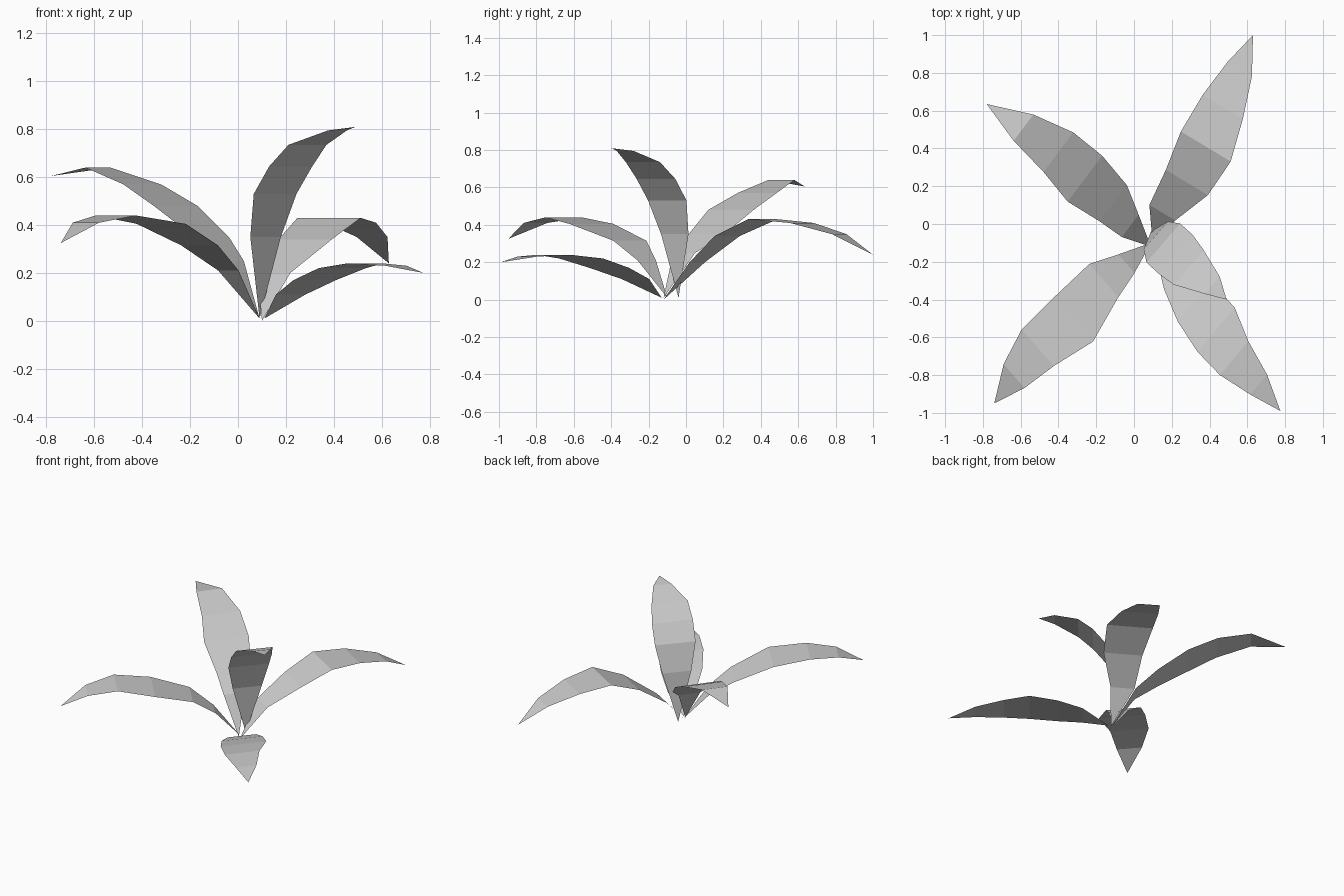
import bpy
import bmesh
from math import radians
from mathutils import Matrix, Vector

default_cube = bpy.data.objects.get("Cube")
if default_cube:
    bpy.data.objects.remove(default_cube, do_unlink=True)

# One plain grey for the whole plant
leaf_grey = bpy.data.materials.new("leaf_grey")
leaf_grey.use_nodes = True
grey = (0.6, 0.6, 0.6, 1.0)
leaf_grey.diffuse_color = grey
leaf_grey.node_tree.nodes["Principled BSDF"].inputs["Base Color"].default_value = grey


def make_leaf(name, heading, spine):
    """Bent low-poly blade: level cross rows along a spine, pointed at both ends.

    Each spine station is (x, y, z, half width), in hundredths of a unit.
    """
    across = Matrix.Rotation(radians(heading), 3, "Z") @ Vector((0, 1, 0))
    bm = bmesh.new()
    rows = []
    for x, y, z, half_width in spine:
        middle = Vector((x, y, z)) / 100
        offset = across * half_width / 100
        if half_width:
            rows.append([bm.verts.new(middle - offset), bm.verts.new(middle + offset)])
        else:
            rows.append([bm.verts.new(middle)])

    # Join neighbouring rows: triangles at the two ends, quads between
    for lower, upper in zip(rows, rows[1:]):
        outline = [lower[0], upper[0], upper[-1], lower[-1]]
        bm.faces.new(list(dict.fromkeys(outline)))
    bm.normal_update()
    for face in bm.faces:
        if face.normal.z < 0:
            face.normal_flip()

    mesh = bpy.data.meshes.new(name)
    bm.to_mesh(mesh)
    bm.free()
    mesh.materials.append(leaf_grey)
    leaf = bpy.data.objects.new(name, mesh)
    bpy.context.collection.objects.link(leaf)
    return leaf


# Drooping leaf at the back, on the plant's left
make_leaf("back_left_leaf", 59, [
    (10, -12, 0, 0), (15, 6, 20, 8), (28, 22, 34, 13), (38, 41, 43, 15.4),
    (47, 62, 41, 12.4), (56, 82, 35, 7.5), (63, 100, 24, 0)])

# Tallest, most upright leaf
make_leaf("upright_leaf", -41, [
    (9, -4, 1, 0), (11.5, -6, 35, 9.7), (15.5, -10, 53, 13.6), (22, -16, 64.5, 13.7),
    (29, -23, 73.5, 12.1), (41.5, -32.5, 79.5, 6), (49, -40, 81, 0)])

# High arching leaf at the back, on the plant's right
make_leaf("back_right_leaf", 143, [
    (9, -12, 1, 0), (-2, -1, 25, 7.4), (-11, 11, 35, 12), (-26, 24, 48, 15.2),
    (-40, 38, 57, 13.1), (-58.5, 51, 64, 8.7), (-78, 63.5, 60.5, 0)])

# Arching leaf at the front, on the plant's right
make_leaf("front_right_leaf", 221, [
    (9, -10, 1, 0), (-4, -21, 21, 6.5), (-16, -30, 31.5, 11.7), (-32, -50.5, 40.5, 15.6),
    (-51, -65.5, 44, 12.9), (-63.5, -80.5, 41, 8.4), (-74, -95, 32.5, 0)])

# Lowest leaf, spreading to the front left
make_leaf("front_left_leaf", -40, [
    (11, -13, 1, 0), (22, -27, 11, 9.6), (32, -41, 17, 13.8), (43.5, -56, 22, 15.3),
    (53, -71, 24, 11.7), (66, -85, 23, 6.9), (77.5, -99, 20, 0)])
